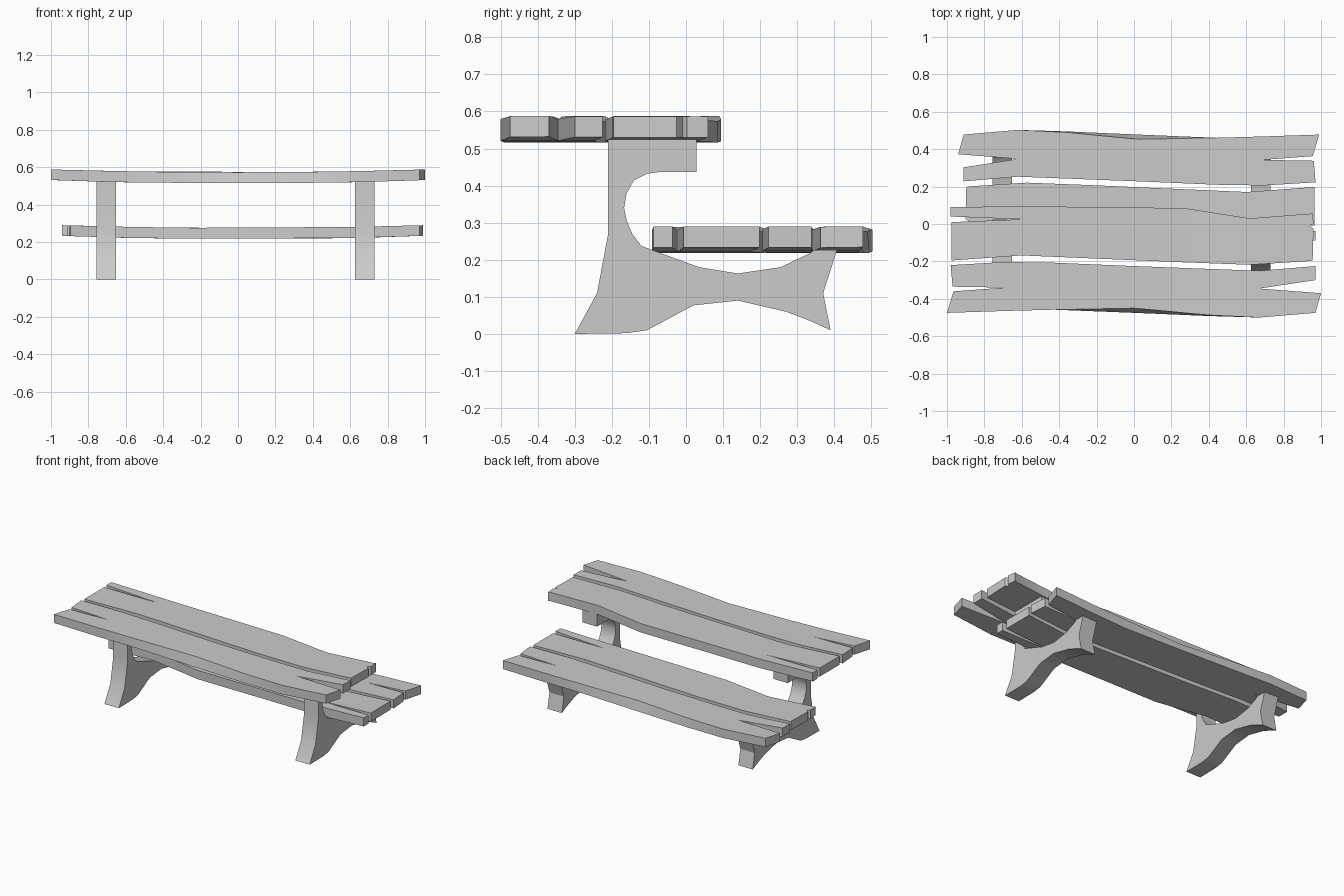
import bpy
import bmesh
from mathutils import Matrix

cube = bpy.data.objects.get("Cube")
if cube:
    bpy.data.objects.remove(cube, do_unlink=True)

wood = bpy.data.materials.new("grey_wood")
wood.use_nodes = True
GREY = (0.6, 0.6, 0.6, 1)
wood.diffuse_color = GREY
wood.node_tree.nodes["Principled BSDF"].inputs["Base Color"].default_value = GREY


def finish(bm, name):
    """Turn a bmesh into a smooth-by-angle wooden object."""
    bmesh.ops.recalc_face_normals(bm, faces=bm.faces)
    mesh = bpy.data.meshes.new(name)
    bm.to_mesh(mesh)
    bm.free()
    mesh.materials.append(wood)
    obj = bpy.data.objects.new(name, mesh)
    bpy.context.collection.objects.link(obj)
    bpy.ops.object.select_all(action='DESELECT')
    obj.select_set(True)
    bpy.context.view_layer.objects.active = obj
    bpy.ops.object.shade_smooth_by_angle(angle=0.5)
    return obj


def plank(name, left, rows, right, transform):
    """Board with a split at each end.
    Ends list front corner, two split lips, back corner.
    Rows are x, front y, split y, back y, chip depth of the front top edge."""
    bm = bmesh.new()

    def layer(top):
        def vert(x, y):
            z = 0.573 + 0.015 * x * x if top else 0.516 + 0.016 * abs(x) ** 3
            return bm.verts.new((x, y, z))
        l = [vert(*p) for p in left]
        r = [vert(*p) for p in right]
        front = [vert(x, f - (0 if top else chip)) for x, f, m, b, chip in rows]
        mid = [vert(x, m) for x, f, m, b, chip in rows]
        back = [vert(x, b) for x, f, m, b, chip in rows]
        halves = [([l[0]] + front + [r[0]], [l[1]] + mid + [r[1]]),
                  ([l[2]] + mid + [r[2]], [l[3]] + back + [r[3]])]
        for a, b in halves:
            for i in range(len(a) - 1):
                bm.faces.new((a[i], a[i + 1], b[i + 1], b[i]))
        return ([l[0]] + front + [r[0], r[1], mid[-1], r[2], r[3]]
                + back[::-1] + [l[3], l[2], mid[0], l[1]])

    upper, lower = layer(True), layer(False)
    for i in range(len(upper)):
        j = (i + 1) % len(upper)
        bm.faces.new((upper[i], upper[j], lower[j], lower[i]))
    bm.transform(transform)
    return finish(bm, name)


# Outer and inner boards, shared by the table and the seat
OUTER = ([(-1, -.475), (-.965, -.36), (-.97, -.335), (-.98, -.22)],
         [(-.69, -.465, -.34, -.203, 0), (-.43, -.458, -.34, -.207, 0),
          (0, -.45, -.34, -.225, .025), (.4, -.487, -.345, -.24, .005),
          (.67, -.5, -.345, -.25, 0)],
         [(.97, -.475), (1, -.37), (.97, -.3), (.97, -.225)])
INNER = ([(-.975, -.195), (-.975, .01), (-.98, .04), (-.98, .09)],
         [(-.6, -.168, .025, .095, 0), (.27, -.205, 0, .085, 0),
          (.62, -.218, -.01, .03, 0), (.94, -.198, -.01, .055, 0)],
         [(.955, -.195), (.96, -.025), (.96, .003), (.955, .06)])

# The seat is the table top turned half round and lowered
seat_move = Matrix.Translation((.025, .003, -.298)) @ Matrix.Diagonal((-.965, -1, 1, 1))
for part, move in (("table", Matrix.Identity(4)), ("seat", seat_move)):
    plank(part + "_outer_plank", *OUTER, move)
    plank(part + "_inner_plank", *INNER, move)

# Side profile of a leg frame (y, z)
LEG = [(-.3, 0), (-.16, .002), (-.105, .01), (.02, .077), (.14, .09), (.27, .06),
       (.335, .035), (.39, .01), (.37, .11), (.41, .235), (.355, .235), (.335, .218),
       (.255, .18), (.14, .163), (.035, .18), (-.06, .215), (-.12, .237),
       (-.145, .27), (-.16, .305), (-.167, .34), (-.16, .38), (-.14, .415),
       (-.105, .432), (-.07, .437), (.028, .437), (.028, .53), (-.21, .53),
       (-.21, .27), (-.24, .11)]


def leg(name, x):
    bm = bmesh.new()
    face = bm.faces.new([bm.verts.new((x, y, z)) for y, z in LEG])
    result = bmesh.ops.extrude_face_region(bm, geom=[face])
    moved = [g for g in result["geom"] if isinstance(g, bmesh.types.BMVert)]
    bmesh.ops.translate(bm, verts=moved, vec=(.104, 0, 0))
    return finish(bm, name)


leg("right_leg", -.756)
leg("left_leg", .625)
